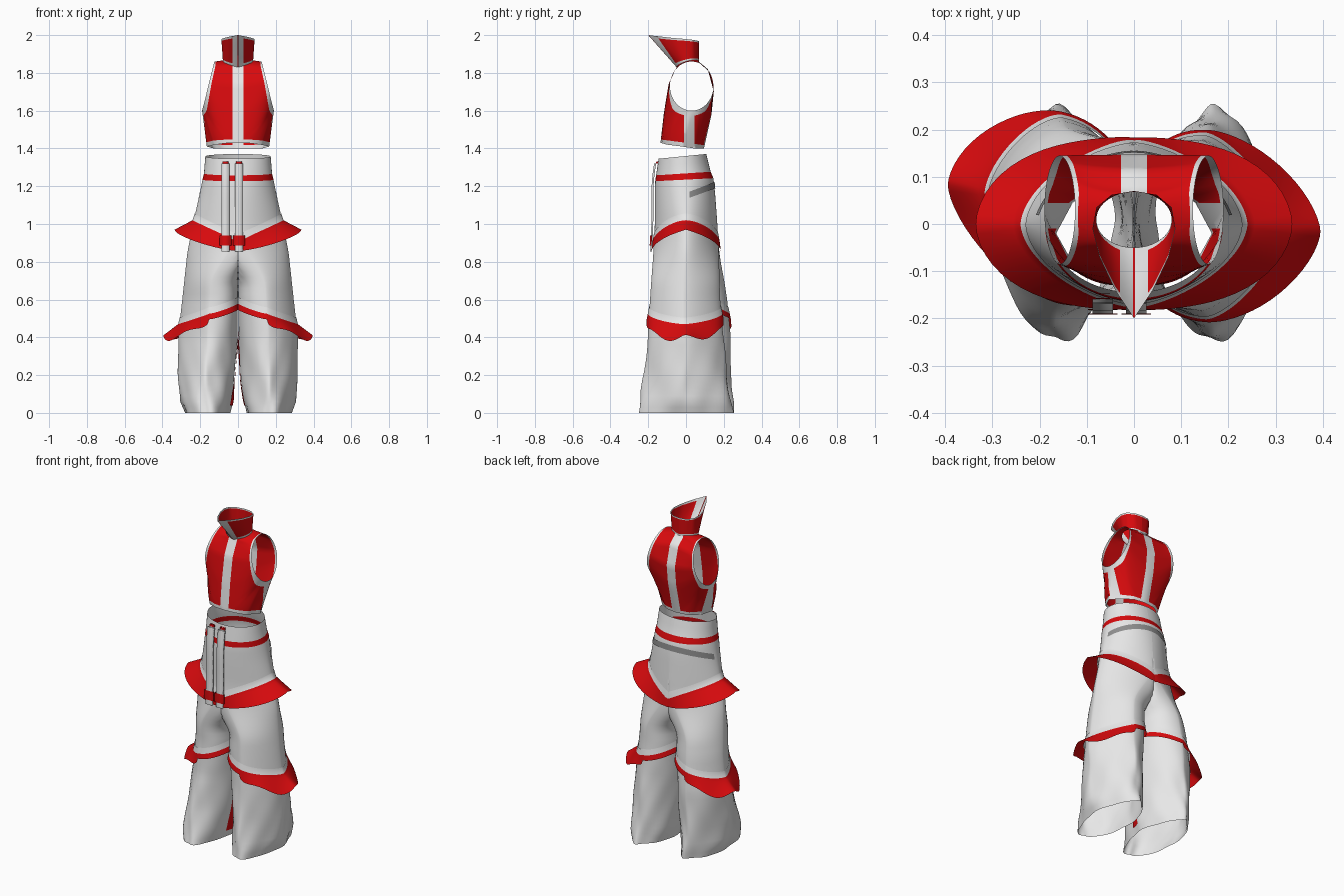
import bpy, bmesh, math
from mathutils import Vector

if "Cube" in bpy.data.objects:
    bpy.data.objects.remove(bpy.data.objects["Cube"])
rad = math.radians

def material(name, col):
    m = bpy.data.materials.new(name)
    m.diffuse_color = (*col, 1)
    m.use_nodes = True
    m.node_tree.nodes["Principled BSDF"].inputs["Base Color"].default_value = m.diffuse_color
    return m

MATS = [material("off white cloth", (.8, .8, .8)),
        material("red cloth", (.68, .003, .004)),
        material("grey cloth", (.27, .27, .27))]
WHITE, RED, GREY = 0, 1, 2

def key(table, u):
    """Linear interpolation in a table of (u, values...)."""
    for a, b in zip(table, table[1:]):
        if u <= b[0]:
            t = max(0, (u - a[0]) / (b[0] - a[0]))
            return [p + (q - p) * t for p, q in zip(a[1:], b[1:])]
    return list(table[-1][1:])

def sheet(name, rows, rowmat, closed=False, cuts=(), paint=None, cull=None, mirror=False):
    """Skin a grid of points; colour by row, then cut and colour by position."""
    bm = bmesh.new()
    vs = [[bm.verts.new(p) for p in r] for r in rows]
    n = len(rows[0])
    for i in range(len(rows) - 1):
        for j in range(n if closed else n - 1):
            k = (j + 1) % n
            f = bm.faces.new((vs[i][j], vs[i][k], vs[i + 1][k], vs[i + 1][j]))
            f.material_index = rowmat(i)
    if cull:
        bmesh.ops.delete(bm, geom=[f for f in bm.faces if cull(f)], context='FACES')
    for co, no in cuts:
        bmesh.ops.bisect_plane(bm, geom=bm.verts[:] + bm.edges[:] + bm.faces[:],
                               plane_co=co, plane_no=no)
    if paint:
        for f in bm.faces:
            f.material_index = paint(f.calc_center_median(), f.material_index)
    bmesh.ops.recalc_face_normals(bm, faces=bm.faces)
    me = bpy.data.meshes.new(name)
    bm.to_mesh(me)
    bm.free()
    for p in me.polygons:
        p.use_smooth = True
    for m in MATS:
        me.materials.append(m)
    ob = bpy.data.objects.new(name, me)
    bpy.context.collection.objects.link(ob)
    if mirror:
        md = ob.modifiers.new("mirror", 'MIRROR')
        md.merge_threshold = .0005
    return ob

# ---- crop top: each half is a sheet spun from the armhole to its outer border
def neck(t):
    """Right half of the neckline, t from 0 (front) to 1 (back)."""
    c, s = math.cos(math.pi * t), math.sin(math.pi * t)
    return Vector((.08 * s if 0 < t < 1 else 0, .009 - .059 * c, 1.845 - .015 * c + .018 * s))

BORDER = [(0, .165, -.02, 1.41), (25, .12, -.10, 1.42), (35, .06, -.128, 1.428),
          (45, 0, -.135, 1.43), (70, 0, -.118, 1.58), (100, 0, -.092, 1.74),
          (135, 0, -.05, 1.83), (220, 0, .068, 1.86), (240, 0, .115, 1.82),
          (270, 0, .147, 1.70), (295, 0, .135, 1.58), (315, 0, .095, 1.40),
          (325, .07, .085, 1.40), (340, .13, .045, 1.40), (360, .165, -.02, 1.41)]
T = 14
rows = [[] for _ in range(T + 1)]
for d in range(0, 360, 5):
    z = 1.73 - .13 * math.cos(rad(d))
    x = key([(1.6, .19), (1.67, .172), (1.75, .153), (1.86, .125)], z)[0]
    E = Vector((x, .03 - .115 * math.sin(rad(d)), z))
    O = neck((d - 135) / 85) if 135 <= d <= 220 else Vector(key(BORDER, d))
    C = Vector((max(.72 * E.x, (E.x + O.x) / 2), .85 * O.y + .15 * E.y, (E.z + O.z) / 2))
    for i in range(T + 1):
        t = i / T
        rows[i].append(E * (1 - t) ** 2 + C * 2 * t * (1 - t) + O * t * t)

def top_paint(c, m):
    side = c.z < 1.62 and c.x > .12 and -.01 < c.y < .045
    return WHITE if c.x < .028 or c.z + .13 * c.y < 1.43 or side else m

sheet("crop_top", rows, lambda i: WHITE if i < 2 else RED, True,
      [((.028, 0, 0), (1, 0, 0)), ((0, 0, 1.43), (0, .13, 1)),
       ((0, -.01, 0), (0, 1, 0)), ((0, .045, 0), (0, 1, 0))], top_paint, mirror=True)

# ---- funnel collar with a pointed front
HIGH = [(0, 0, -.2, 2.0), (1, .04, -.14, 1.993), (2, .073, -.07, 1.985), (3, .088, -.01, 1.98),
        (4, .08, .035, 1.975), (5, .048, .062, 1.97), (6, 0, .07, 1.97)]
rows = [[neck(j / 24).lerp(Vector(key(HIGH, j / 4)), i / 12) for j in range(25)]
        for i in range(13)]

def collar_paint(c, m):
    if c.y < -.04 and c.x < .03:
        return RED if c.x < .002 else WHITE
    return m

sheet("collar", rows, lambda i: WHITE if i > 10 or i < 1 else RED, False,
      [((.03, 0, 0), (1, 0, 0)), ((.002, 0, 0), (1, 0, 0))], collar_paint, mirror=True)

# ---- trousers: z -> outer x, front y, back y, inner x, roundness outside, inside (2 = ellipse)
LEG = [(0, .28, -.25, .245, .045, 1.8, 1.7), (.06, .305, -.24, .24, .03, 1.65, 1.7),
       (.2, .315, -.217, .223, .016, 1.5, 1.7), (.4, .318, -.195, .205, .004, 1.4, 1.9),
       (.6, .295, -.183, .188, .001, 1.45, 2.3), (.85, .268, -.172, .174, 0, 1.5, 2.3),
       (1.0, .238, -.165, .166, 0, 1.6, 2), (1.15, .205, -.165, .155, 0, 1.8, 2),
       (1.235, .188, -.163, .145, 0, 1.95, 2), (1.27, .18, -.158, .13, 0, 2, 2),
       (1.36, .173, -.145, .107, 0, 2, 2)]
TWIST = {1: -.05, -1: .2}  # the two legs are turned differently

def cloth(side, deg, z, off=0.0):
    """Point on the trouser surface; -90 front, 0 outside, 90 back, 180 inside."""
    W, yf, yb, xi, n, n_in = key(LEG, z)
    s = min(1, max(0, (.97 - z) / .3))
    s = s * s * (3 - 2 * s)
    cx = s * (W + xi) / 2
    hx, hy = W - cx, (yb - yf) / 2
    a = rad(deg)
    c, d = math.cos(a), math.sin(a)
    n = n_in if c < 0 else n
    fold = 1 + .035 * max(0, 1 - z / .5) * (math.sin(5 * a + 14 * z + side) + .5 * math.sin(9 * a - 20 * z))
    out = Vector((c / hx, d / hy)).normalized() * off
    x = cx + hx * math.copysign(abs(c) ** (2 / n), c) * fold + out.x
    y = (yf + yb) / 2 + hy * math.copysign(abs(d) ** (2 / n), d) * fold + out.y
    x = x if x > 1e-5 else 0
    y += TWIST[side] * x * key([(0, 0), (.15, .3), (.4, 1), (.6, 1), (.95, 0)], z)[0]
    tilt = .1 * y * min(1, max(0, (z - 1.1) / .26))
    return Vector((x * side, y, z + tilt))

ANG = [-180 + 5 * j for j in range(72)]

def middle(f):  # hidden wall between the two halves
    return all(abs(v.co.x) < 1e-4 for v in f.verts) and f.calc_center_median().z > .65

def out(a):
    return max(0, math.cos(rad(a)))

def across(a):  # -1 inside to 1 outside, following x
    c = math.cos(rad(a))
    return math.copysign(abs(c) ** 1.25, c)

def frill(name, side, line, flare, drop):
    """Flared strip round a leg with a white binding above."""
    rows = [[cloth(side, a, line(a) + .035, .003) for a in ANG]]
    for k in range(7):
        t = k / 6
        r = []
        for a in ANG:
            p = cloth(side, a, line(a), .007 + flare(a) * t)
            p.z -= drop(a) * t
            r.append(p)
        rows.append(r)
    sheet(name, rows, lambda i: RED if i else WHITE, True, cull=middle)

zs = [1.36, 1.32, 1.268, 1.25, 1.235] + [1.2 - .03 * k for k in range(40)] + [0]
for side, tag in ((1, "right"), (-1, "left")):
    sheet(tag + "_trouser_leg", [[cloth(side, a, z) for a in ANG] for z in zs],
          lambda i: RED if i in (2, 3) else WHITE, True, cull=middle)
    frill(tag + "_upper_frill", side, lambda a: .91 + .11 * across(a),
          lambda a: .006 + .089 * out(a) ** 1.8,
          lambda a: .05 + .035 * abs(math.sin(rad(2 * a))) * (out(a) > 0))
    frill(tag + "_lower_frill", side, lambda a: .525 - .055 * across(a),
          lambda a: .006 + .072 * out(a) ** 1.8,
          lambda a: .03 + .048 * out(a) ** .4 + .02 * out(a) * math.cos(rad(6 * (a + 25))))
    # grey yoke band on the back
    sheet(tag + "_back_yoke",
          [[cloth(side, a, 1.145 + .055 * math.sin(rad(a)) + h, .004) for a in range(10, 91, 4)]
           for h in (-.016, 0, .016)], lambda i: GREY)
    # red seam down the inside of the leg
    seam = []
    for k in range(17):
        z = .04 + .03 * k
        mid = 180 + 10 * (1 - z / .52)
        seam.append([cloth(side, mid + w, z, .005) for w in (-8, -4, 0, 4, 8)])
    sheet(tag + "_inner_seam", seam, lambda i: RED)

# ---- drawstrings hanging from the waistband
def strap(name, x0, x1, z0, z1, gap, mat):
    rows = []
    for k in range(9):
        z = z0 + (z1 - z0) * k / 8
        y = key(LEG, z)[1] - gap
        rows.append([(x0, y, z), (x1, y, z), (x1, y + .01, z), (x0, y + .01, z)])
    sheet(name, rows, lambda i: mat, True)

for tag, x in (("left", -.066), ("right", .005)):
    strap(tag + "_drawstring", x - .022, x + .022, .855, 1.32, .018, WHITE)
    strap(tag + "_drawstring_eyelet", x - .015, x + .015, 1.32, 1.332, .008, RED)
    strap(tag + "_drawstring_end", x - .031, x + .031, .885, .94, .022, RED)
